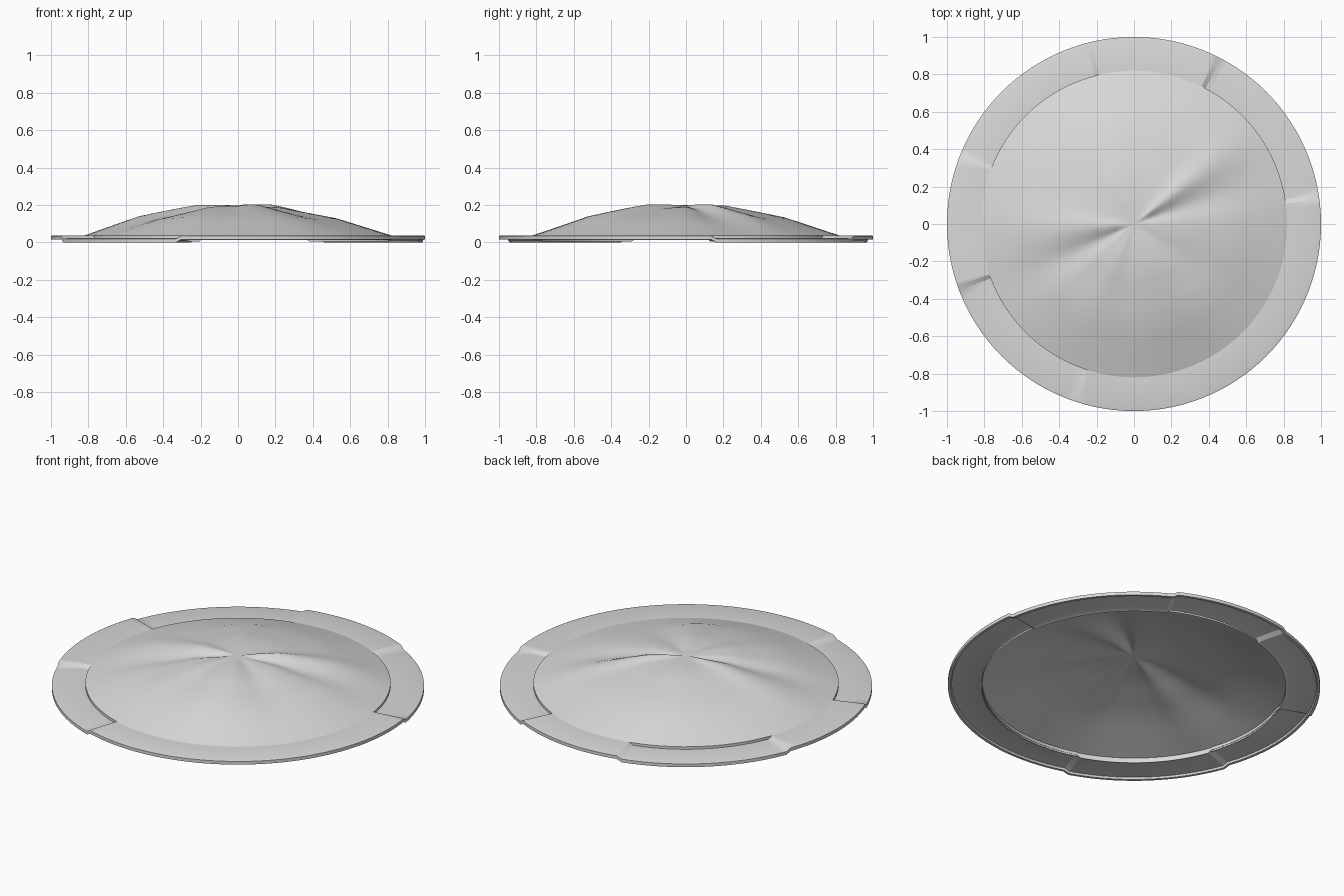
import bpy
import bmesh
from math import radians, degrees, sin, cos, pi, exp

cube = bpy.data.objects.get("Cube")
if cube:
    bpy.data.objects.remove(cube, do_unlink=True)

grey = bpy.data.materials.new("pale_grey")
grey.use_nodes = True
grey.diffuse_color = (0.7, 0.7, 0.7, 1)
grey.node_tree.nodes["Principled BSDF"].inputs["Base Color"].default_value = (0.7, 0.7, 0.7, 1)


def finish(name, bm, sharp):
    bmesh.ops.recalc_face_normals(bm, faces=bm.faces)
    mesh = bpy.data.meshes.new(name)
    bm.to_mesh(mesh)
    bm.free()
    obj = bpy.data.objects.new(name, mesh)
    bpy.context.collection.objects.link(obj)
    mesh.materials.append(grey)
    bpy.ops.object.select_all(action="DESELECT")
    obj.select_set(True)
    bpy.context.view_layer.objects.active = obj
    bpy.ops.object.shade_smooth_by_angle(angle=radians(sharp))
    return obj


def bridge(bm, a, b):
    for i in range(len(a)):
        j = (i + 1) % len(a)
        bm.faces.new((a[i], a[j], b[j], b[i]))


# Rim: a flat band with a downturned edge, dropped along three arcs
DROP = 0.015
RAMP = 0.8
dropped_arcs = [(8.5, 63), (104, 158.5), (200, 251.5)]
section = [(0.815, 0.037), (0.99, 0.037), (1.0, 0.034), (1.0, 0.015),
           (0.985, 0.015), (0.98, 0.026), (0.83, 0.026), (0.815, 0.02)]


def rim_drop(angle):
    for start, end in dropped_arcs:
        inside = min(angle - start, end - angle)
        if inside > -RAMP:
            return DROP * min(1, (inside + RAMP) / (2 * RAMP))
    return 0


steps = {float(a) for a in range(0, 360, 3)}
for arc in dropped_arcs:
    for edge in arc:
        steps = {a for a in steps if abs(a - edge) > 1.2}
        steps |= {edge - RAMP, edge + RAMP}

bm = bmesh.new()
slices = []
for angle in sorted(steps):
    t = radians(angle)
    drop = rim_drop(angle)
    slices.append([bm.verts.new((r * cos(t), r * sin(t), z - drop)) for r, z in section])
for i, current in enumerate(slices):
    bridge(bm, current, slices[(i + 1) % len(slices)])
finish("rim_band", bm, 30)

# Dome: a shallow cap with soft radial ridges and valleys
profile = [(0, 0.197), (0.22, 0.187), (0.53, 0.128), (0.82, 0.037)]
folds = [(38, 0.018, 9), (18, -0.016, 10), (182, 0.014, 12), (206, -0.018, 10),
         (110, 0.01, 22), (290, 0.017, 22), (245, 0.008, 12), (325, -0.008, 14)]


def dome_height(r, angle):
    for (r0, z0), (r1, z1) in zip(profile, profile[1:]):
        if r <= r1:
            base = z0 + (z1 - z0) * (r - r0) / (r1 - r0)
            break
    fold = 0
    for centre, height, width in folds:
        away = (angle - centre + 180) % 360 - 180
        fold += height * exp(-(away / width) ** 2)
    return base + fold * sin(pi * (r / 0.82) ** 0.8)


bm = bmesh.new()
SIDES = 96
rings = []
for r in (0.1, 0.22, 0.32, 0.43, 0.53, 0.63, 0.73, 0.82):
    ring = []
    for i in range(SIDES):
        t = 2 * pi * i / SIDES
        ring.append(bm.verts.new((r * cos(t), r * sin(t), dome_height(r, degrees(t)))))
    rings.append(ring)
apex = bm.verts.new((0, 0, dome_height(0, 0)))
for i in range(SIDES):
    bm.faces.new((apex, rings[0][i], rings[0][(i + 1) % SIDES]))
for a, b in zip(rings, rings[1:]):
    bridge(bm, a, b)

# Short skirt that closes the step between dome and rim
skirt = [bm.verts.new((v.co.x, v.co.y, 0.012)) for v in rings[-1]]
bridge(bm, rings[-1], skirt)
finish("dome", bm, 35)
